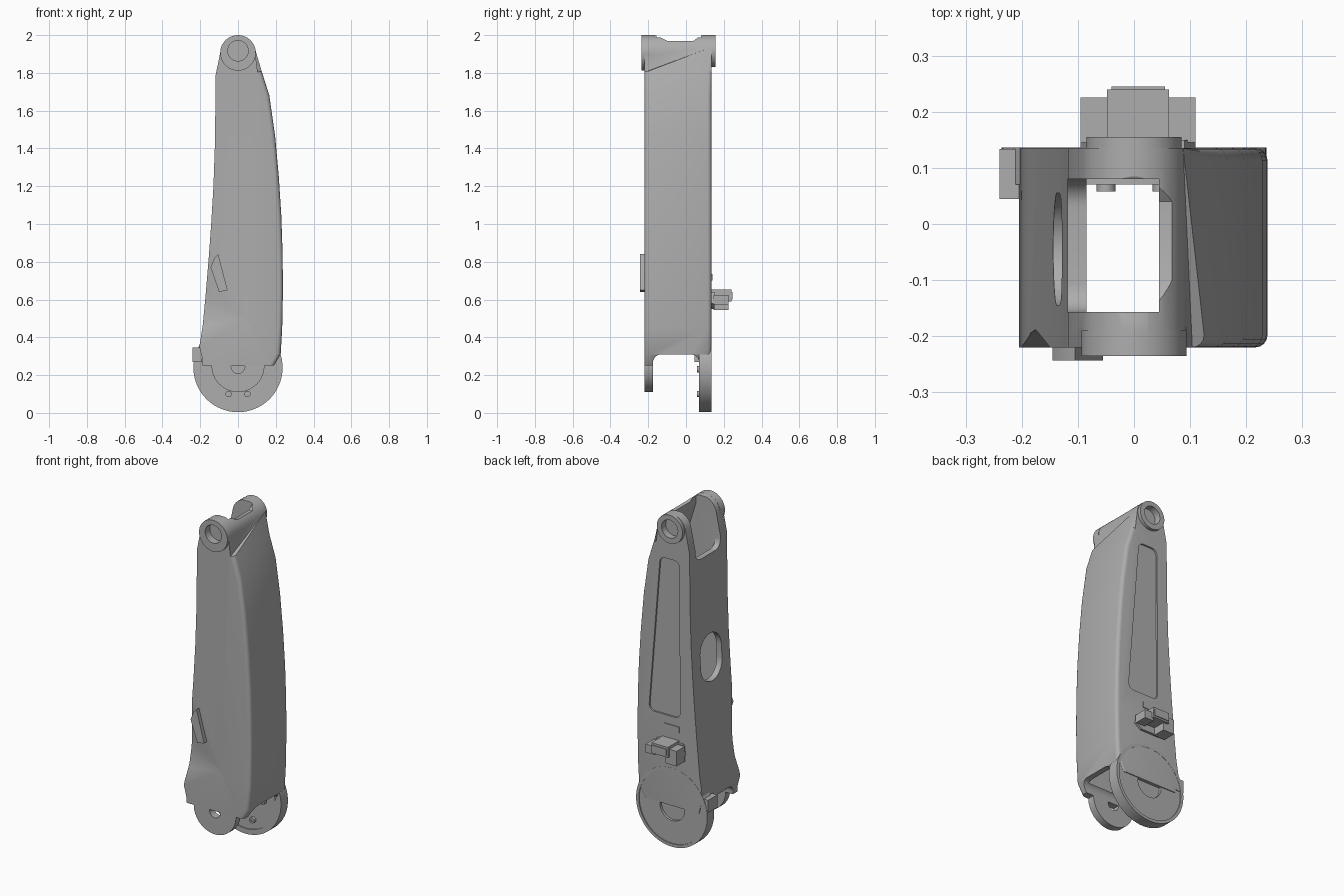
import bpy, bmesh, math
from mathutils import Vector

cube = bpy.data.objects.get("Cube")
if cube:
    bpy.data.objects.remove(cube)

grey = bpy.data.materials.new("cast_grey")
grey.use_nodes = True
colour = (0.42, 0.42, 0.42, 1)
grey.diffuse_color = colour
grey.node_tree.nodes["Principled BSDF"].inputs["Base Color"].default_value = colour


def finish(name, bm):
    bmesh.ops.recalc_face_normals(bm, faces=bm.faces)
    mesh = bpy.data.meshes.new(name)
    bm.to_mesh(mesh)
    bm.free()
    obj = bpy.data.objects.new(name, mesh)
    bpy.context.collection.objects.link(obj)
    mesh.materials.append(grey)
    return obj


def prism(name, pts, a, b, axis="y", bevel=0.0, keep=None):
    """Extrude a 2D outline along x or y; optionally round its rim edges."""
    bm = bmesh.new()
    place = (lambda p: (p[0], a, p[1])) if axis == "y" else (lambda p: (a, p[0], p[1]))
    face = bm.faces.new([bm.verts.new(place(p)) for p in pts])
    out = bmesh.ops.extrude_face_region(bm, geom=[face])
    step = Vector((0, b - a, 0) if axis == "y" else (b - a, 0, 0))
    bmesh.ops.translate(bm, vec=step, verts=[v for v in out["geom"] if isinstance(v, bmesh.types.BMVert)])
    if bevel:
        rim = [e for e in bm.edges if abs(e.verts[0].co.y - e.verts[1].co.y) < 1e-5
               and keep((e.verts[0].co + e.verts[1].co) / 2)]
        bmesh.ops.bevel(bm, geom=rim, offset=bevel, segments=4, profile=0.5, affect="EDGES")
    return finish(name, bm)


def arc(cx, cz, r, start, end, n=16):
    angles = [math.radians(start + (end - start) * i / n) for i in range(n + 1)]
    return [(cx + r * math.cos(t), cz + r * math.sin(t)) for t in angles]


def rounded(x0, x1, z0, z1, r):
    return (arc(x1 - r, z1 - r, r, 0, 90, 8) + arc(x0 + r, z1 - r, r, 90, 180, 8)
            + arc(x0 + r, z0 + r, r, 180, 270, 8) + arc(x1 - r, z0 + r, r, 270, 360, 8))


def disc(name, x, z, r, a, b, n=64):
    return prism(name, arc(x, z, r, 0, 360 - 360 / n, n - 1), a, b)


def box(name, x0, x1, y0, y1, z0, z1):
    return prism(name, [(x0, z0), (x1, z0), (x1, z1), (x0, z1)], y0, y1)


def combine(obj, other, operation="DIFFERENCE"):
    mod = obj.modifiers.new("boolean", "BOOLEAN")
    mod.operation, mod.object, mod.solver = operation, other, "EXACT"
    bpy.context.view_layer.objects.active = obj
    bpy.ops.object.modifier_apply(modifier=mod.name)
    bpy.data.objects.remove(other)


# Arm shell: curved outline with a round head
right = [(0.19, 0.25), (0.226, 0.31), (0.234, 0.45), (0.238, 0.65), (0.236, 0.85), (0.229, 1.05),
         (0.216, 1.25), (0.196, 1.47), (0.166, 1.68), (0.125, 1.81)]
left = [(-0.118, 1.79), (-0.12, 1.6), (-0.123, 1.4), (-0.13, 1.2), (-0.142, 1.0), (-0.155, 0.82),
        (-0.17, 0.64), (-0.187, 0.46), (-0.205, 0.35), (-0.18, 0.25)]
arm = prism("arm_shell", right + arc(0, 1.908, 0.092, 18, 168) + left, -0.22, 0.135, bevel=0.022,
            keep=lambda c: c.x > 0.1 and 0.28 < c.z < 1.75)

# Hollow inside, open between the upper ears and below
inner = [(0.19, 0.2), (0.2, 0.7), (0.185, 1.2), (0.13, 1.66), (0.045, 1.94), (-0.085, 1.94),
         (-0.085, 1.5), (-0.1, 1.1), (-0.13, 0.7), (-0.165, 0.2)]
combine(arm, prism("cavity", inner, -0.157, 0.08))
combine(arm, prism("head_opening", rounded(-0.157, 0.08, 1.72, 2.3, 0.05), -0.4, 0.045, "x"))
saddle = [(-0.165, 2.1), (-0.165, 2.0), (-0.13, 1.985), (-0.1, 1.97), (0.04, 1.97), (0.06, 1.985),
          (0.085, 2.0), (0.085, 2.1)]
combine(arm, prism("saddle", saddle, -0.3, 0.3, "x"))
combine(arm, prism("fork_gap", rounded(-0.175, 0.07, -0.3, 0.31, 0.045), -0.5, 0.5, "x"))

# Slot in the narrow wall
slot = arc(-0.045, 1.15, 0.1, 0, 180) + arc(-0.045, 1.07, 0.1, 180, 360)
combine(arm, prism("wall_slot", slot, -0.3, -0.05, "x"))

# Shallow tapered panel in the back
panel = (arc(0.045, 1.69, 0.035, 5, 90, 6) + arc(-0.015, 1.69, 0.035, 90, 180, 6)
         + arc(-0.02, 0.82, 0.035, 180, 270, 6) + arc(0.115, 0.82, 0.035, 270, 365, 6))
combine(arm, prism("back_panel", panel, 0.125, 0.3))

# Slanted scoop low on the front
bm = bmesh.new()
for p in [(-0.15, -0.221, 0.9), (0.05, -0.221, 0.5), (-0.03, -0.221, 0.55), (-0.22, -0.221, 0.36),
          (-0.23, -0.18, 0.6), (-0.23, -0.19, 0.48), (-0.23, -0.3, 0.9), (-0.23, -0.3, 0.36)]:
    bm.verts.new(p)
bmesh.ops.convex_hull(bm, input=bm.verts)
combine(arm, finish("scoop", bm))

# Upper ear bosses and their bores
for y0, y1, r in ((-0.235, -0.19, 0.094), (0.11, 0.155, 0.085)):
    combine(arm, disc("ear_boss", 0, 2.0 - r, r, y0, y1), "UNION")
for y0, y1 in ((-0.3, -0.19), (0.115, 0.3)):
    combine(arm, disc("ear_bore", 0, 1.917, 0.054, y0, y1))

# Lower front lug with pivot hole
lug = prism("front_lug", arc(0, 0.25, 0.14, 180, 360, 32) + [(0.14, 0.32), (-0.14, 0.32)], -0.2195, -0.175)
combine(lug, disc("lug_hole", 0, 0.245, 0.036, -0.3, 0))

# Large back hub, recessed on both sides
hub = disc("back_hub", 0, 0.24, 0.236, 0.07, 0.136, 96)
combine(hub, disc("outer_recess", 0, 0.24, 0.218, 0.13, 0.2, 96))
combine(hub, disc("inner_recess", 0, 0.24, 0.205, 0.0, 0.076, 96))
combine(hub, disc("centre_recess", 0, 0.24, 0.082, 0.115, 0.2))
screws = []
for i, (x, z) in enumerate([(-0.05, 0.1), (0.05, 0.1), (-0.12, 0.23), (0.12, 0.23)]):
    screw = disc(f"hub_screw_{i}", x, z, 0.017, 0.058, 0.08, 24)
    combine(screw, disc("socket", x, z, 0.008, 0, 0.064, 6))
    screws.append(screw)

# Side stop and front corner lip
tab = box("side_stop", -0.24, -0.19, 0.045, 0.134, 0.27, 0.345)
lip = box("corner_lip", -0.188, -0.14, -0.219, -0.175, 0.25, 0.33)

# Slanted cover plate on the front
cover = prism("front_cover", [(-0.145, 0.77), (-0.1, 0.64), (-0.055, 0.65), (-0.105, 0.84), (-0.125, 0.82)],
              -0.243, -0.19)

# Cable connector on the back
base = prism("connector_base", [(-0.095, 0.58), (-0.06, 0.55), (0.07, 0.55), (0.11, 0.58), (0.09, 0.64),
                                (-0.08, 0.64)], 0.13, 0.15)
wings = [box("connector_block", -0.095, -0.02, 0.145, 0.225, 0.545, 0.635),
         box("connector_wing", 0.05, 0.11, 0.145, 0.225, 0.575, 0.625)]
core = box("connector_core", -0.048, 0.062, 0.13, 0.24, 0.59, 0.652)
cap = box("connector_cap", -0.04, 0.055, 0.235, 0.245, 0.6, 0.64)
marker = box("back_tag", -0.05, 0.05, 0.13, 0.139, 0.7, 0.735)

for obj in [arm, lug, hub, tab, lip, cover, base, core, cap, marker] + wings + screws:
    bpy.ops.object.select_all(action="DESELECT")
    obj.select_set(True)
    bpy.context.view_layer.objects.active = obj
    bpy.ops.object.shade_smooth_by_angle(angle=math.radians(30))
